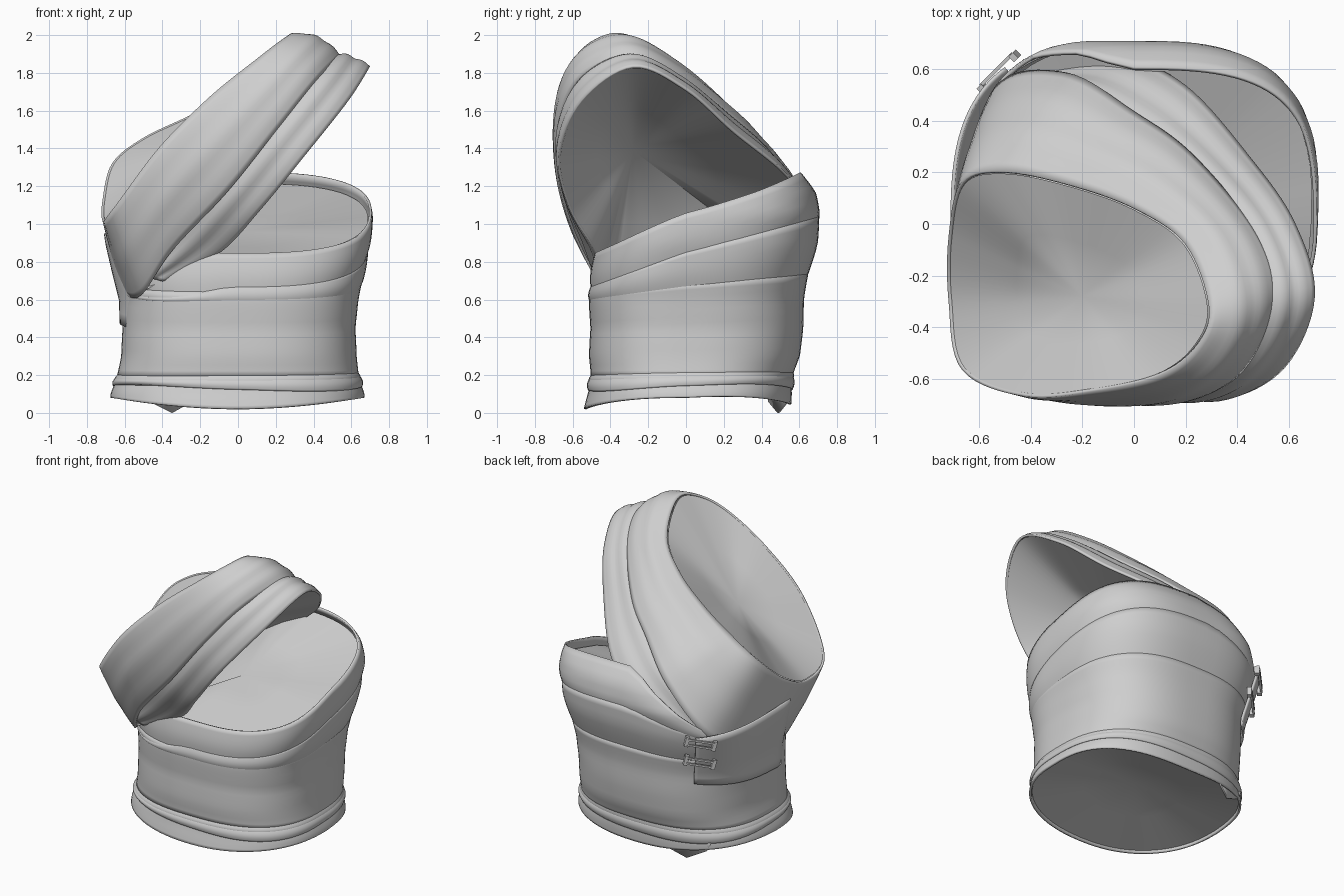
import bpy, bmesh, math
from mathutils import Vector

if "Cube" in bpy.data.objects:
    bpy.data.objects.remove(bpy.data.objects["Cube"])

cloth = bpy.data.materials.new("pale_grey_cloth")
cloth.diffuse_color = (0.62, 0.62, 0.62, 1)
cloth.use_nodes = True
cloth.node_tree.nodes["Principled BSDF"].inputs["Base Color"].default_value = cloth.diffuse_color

# Torso profile: height, left, right, front, back extents
PROFILE = [(0.0, .69, .68, .54, .55), (.1, .665, .66, .51, .55), (.2, .625, .625, .49, .55),
           (.3, .60, .61, .495, .585), (.45, .59, .60, .485, .60), (.6, .59, .62, .50, .605),
           (.72, .62, .65, .495, .63), (.9, .665, .69, .48, .68), (1.05, .69, .71, .49, .70),
           (1.17, .69, .705, .5, .675), (1.3, .69, .685, .50, .59)]


def shape(a, power=.74):
    c, s = math.cos(a), math.sin(a)
    return (math.copysign(abs(c) ** power, c), math.copysign(abs(s) ** power, s))


def body(a, z, off=0.0):
    """Point on the rounded-square torso at angle a and height z."""
    zc = min(max(z, 0), 1.29)
    for lo, hi in zip(PROFILE, PROFILE[1:]):
        if lo[0] <= zc <= hi[0]:
            f = (zc - lo[0]) / (hi[0] - lo[0])
            l, r, fr, bk = [p + (q - p) * f for p, q in zip(lo[1:], hi[1:])]
            break
    c, s = shape(a, .81 - .13 * min(zc, 1.05) / 1.05)
    return Vector((c * ((r if c > 0 else l) + off), s * ((bk if s > 0 else fr) + off), z))


def make(name, verts, faces, thick=0.0):
    me = bpy.data.meshes.new(name)
    me.from_pydata([tuple(v) for v in verts], [], faces)
    me.materials.append(cloth)
    ob = bpy.data.objects.new(name, me)
    bpy.context.collection.objects.link(ob)
    if thick:
        m = ob.modifiers.new("thickness", 'SOLIDIFY')
        m.thickness, m.offset = thick, 0
    return ob


def grid(name, rows, closed, thick):
    n, w = len(rows), len(rows[0])
    faces = []
    for i in range(n if closed else n - 1):
        j = (i + 1) % n
        for k in range(w - 1):
            faces.append((i * w + k, j * w + k, j * w + k + 1, i * w + k + 1))
    return make(name, [p for r in rows for p in r], faces, thick)


def band(name, bottom, top, off, bulge=.01, a0=0, a1=360, steps=96, rows=8, thick=.014, fade=0.0):
    """Strip of cloth wrapped round the torso between two height rules."""
    closed = a1 - a0 == 360
    out = []
    for i in range(steps if closed else steps + 1):
        a = math.radians(a0 + (a1 - a0) * i / steps)
        zb, zt = bottom(a), top(a)
        o = off - fade * max(0, i / steps - .6) / .4
        out.append([body(a, zb + (zt - zb) * k / rows, o + bulge * math.sin(math.pi * k / rows))
                    for k in range(rows + 1)])
    return grid(name, out, closed, thick)


def xy(a):
    c, s = shape(a)
    return .68 * c, .6 * s


# Height rules for the band edges
def hem_low(a):
    x, y = xy(a)
    return .02 + .13 * x * x + .04 * max(0, y)


def fold_low(a):
    return .135 + .02 * math.sin(a * 2 + .5)


def fold_top(a):
    return .185 + .012 * math.sin(a + .6)


def waist_top(a):
    return .64 + .08 * (xy(a)[1] + .6)


def chest_mid(a):
    x, y = xy(a)
    return .70 + .31 * (y + .5) - .2 * max(0, -x - .05)


def chest_top(a):
    x, y = xy(a)
    drop = min(1, max(0, (y + .6) / .5))
    return .88 + .355 * (y + .5) - .58 * drop * max(0, -x - .02)


band("hem_band", hem_low, lambda a: .16, .0, .003)
band("lower_fold", fold_low, lambda a: fold_top(a) + .005, .008, .01)
band("upper_fold", lambda a: fold_top(a) - .025, lambda a: fold_top(a) + .025, .004, .01)
band("waist_band", lambda a: .19, waist_top, .006, .008, rows=14)
band("middle_wrap", lambda a: waist_top(a) - .06, chest_mid, .0, .012)
band("chest_band", lambda a: chest_mid(a) - .06, chest_top, -.008, .014)

# Loose end wrapped round the back left corner and up the left side
band("end_flap", lambda a: .55 - .08 * (a - 2.23), lambda a: .90 + .05 * (a - 2.23), .03, .004,
     128, 226, 36, fade=.07)

# Pointed cloth tail under the hem
make("hem_tail", [(-.5, .44, .12), (-.2, .53, .12), (-.26, .53, .05), (-.35, .49, 0), (-.47, .44, .06)],
     [(0, 1, 2, 3, 4)], .012)

# Shoulder strap stations: neck edge, overlap edge
NECK = [(-.71, -.3, 1.02), (-.66, -.56, 1.08), (-.42, -.66, 1.40), (-.15, -.64, 1.67), (.10, -.58, 1.87),
        (.24, -.47, 1.975), (.29, -.32, 1.995), (.2, -.08, 1.84), (0, .06, 1.70), (-.25, .15, 1.57),
        (-.5, .2, 1.45), (-.66, .16, 1.32), (-.71, -.05, 1.13)]
LAP = [(-.58, -.2, .62), (-.50, -.40, .635), (-.35, -.55, .86), (-.05, -.66, 1.18), (.22, -.67, 1.52),
       (.42, -.56, 1.77), (.54, -.30, 1.88), (.48, -.05, 1.78), (.23, .26, 1.55), (0, .43, 1.40),
       (-.26, .58, 1.20), (-.53, .53, .90), (-.62, .14, .66)]
# Lower edge of the under layer, for stations 1 to 11
ARM = [(-.40, -.45, .70), (-.1, -.475, .85), (.12, -.61, 1.08), (.35, -.67, 1.36), (.58, -.55, 1.65),
       (.695, -.28, 1.83), (.62, 0, 1.71), (.45, .25, 1.49), (.2, .53, 1.26), (-.05, .63, 1.07),
       (-.38, .57, .85)]


def spline(pts, closed, sub=8):
    p = [Vector(q) for q in pts]
    n, out = len(p), []
    get = (lambda i: p[i % n]) if closed else (lambda i: p[min(max(i, 0), n - 1)])
    for i in range(n if closed else n - 1):
        a, b, c, d = get(i - 1), get(i), get(i + 1), get(i + 2)
        for k in range(sub):
            t = k / sub
            out.append(.5 * (2 * b + (c - a) * t + (2 * a - 5 * b + 4 * c - d) * t * t
                             + (3 * b - a - 3 * c + d) * t ** 3))
    return out if closed else out + [p[-1]]


def strap(name, upper, lower, closed, bulge, ripple, sink=0.0, rows=14):
    """Loft between two edge curves, bowed outwards with long creases."""
    n, out = len(upper), []
    for i in range(n):
        u, l = upper[i], lower[i]
        j0, j1 = (i - 1, (i + 1) % n) if closed else (max(i - 1, 0), min(i + 1, n - 1))
        tan = (upper[j1] + lower[j1]) - (upper[j0] + lower[j0])
        o = tan.cross(l - u).normalized()
        if o.dot((u + l) / 2 - Vector((0, 0, 1))) < 0:
            o = -o
        # Flatter where the cloth lies against the left side
        flat = min(1, max(.1, ((u + l).x / 2 + .68) / .3))
        row = []
        for k in range(rows + 1):
            s = k / rows
            h = bulge * 4 * s * (1 - s) + ripple * math.sin(s * 15 + i * .04) * s * (1 - s) * 4
            row.append(u.lerp(l, s) + o * (h * flat - sink * (1 - s)))
        out.append(row)
    return grid(name, out, closed, .014)


neck, lap, arm = spline(NECK, True), spline(LAP, True), spline(ARM, False)
strap("shoulder_strap", neck, lap, True, .045, .004)
part_neck, part_lap = neck[8:8 + len(arm)], lap[8:8 + len(arm)]
tucked = [b.lerp(a, .25) for a, b in zip(part_neck, part_lap)]
strap("under_strap", tucked, arm, False, .022, .006, .012)


# Shallow linings closing the neck, strap, chest and waist openings
def lining(name, rim, apex, inset):
    apex = Vector(apex)
    pts = [p.lerp(apex, inset) for p in rim]
    n = len(pts)
    mids = [p.lerp(apex, .5) for p in pts]
    faces = [(i, (i + 1) % n, n + (i + 1) % n, n + i) for i in range(n)]
    faces += [(n + i, n + (i + 1) % n, 2 * n) for i in range(n)]
    make(name, pts + mids + [apex], faces)


angles = [math.tau * i / 64 for i in range(64)]
lining("neck_lining", neck, (-.2, -.28, 1.42), .012)
lining("strap_lining", arm + lap[90:] + lap[:9], (-.12, -.28, 1.39), .012)
lining("chest_lining", [body(a, chest_top(a) - .055, -.015) for a in angles], (0, .05, .96), .005)
lining("waist_lining", [body(a, hem_low(a) + .015, -.005) for a in angles], (0, 0, .2), .005)


# Two small bandage clips over the flap edge
def block(bm, centre, axes, size):
    ret = bmesh.ops.create_cube(bm, size=1)
    for v in ret["verts"]:
        v.co = centre + sum((ax * (c * s) for ax, c, s in zip(axes, v.co, size)), Vector())


for idx, z in enumerate((.87, .72)):
    a = math.radians(131)
    out = Vector((-.7, .7, 0)).normalized()
    side = Vector((.7, .7, .25)).normalized()
    up = out.cross(side).normalized()
    p = body(a, z, .045)
    bm = bmesh.new()
    for h in (-.018, .018):
        block(bm, p + up * h + out * .012, (side, up, out), (.17, .012, .014))
    for e in (-.09, .09):
        block(bm, p + side * e, (side, up, out), (.025, .065, .03))
    me = bpy.data.meshes.new("clip")
    bm.to_mesh(me)
    bm.free()
    me.materials.append(cloth)
    bpy.context.collection.objects.link(bpy.data.objects.new("bandage_clip_%d" % (idx + 1), me))

# Smooth cloth with crisp borders
for ob in bpy.context.scene.objects:
    ob.select_set(True)
    bpy.context.view_layer.objects.active = ob
bpy.ops.object.shade_smooth_by_angle(angle=math.radians(40))
